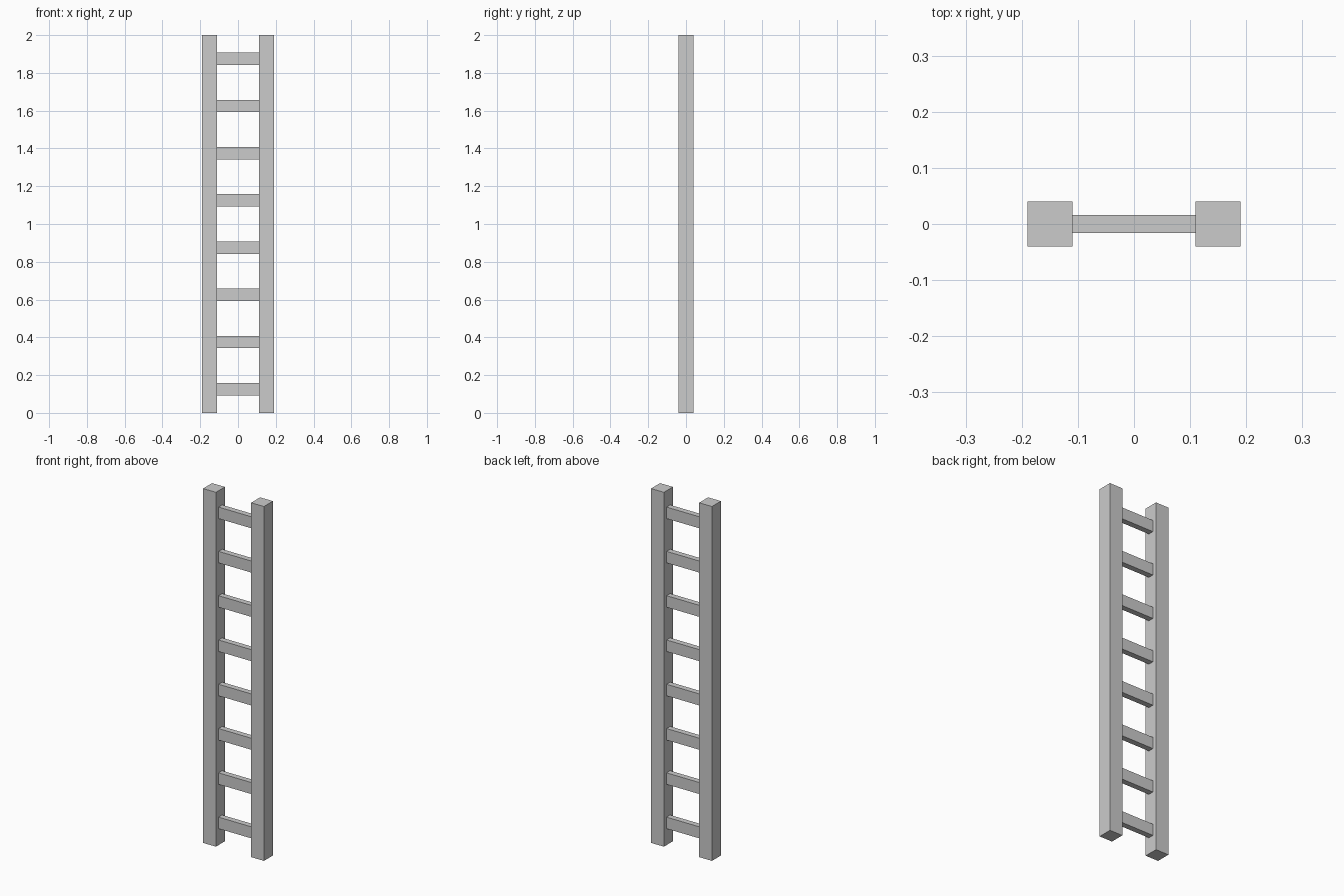
import bpy

if "Cube" in bpy.data.objects:
    bpy.data.objects.remove(bpy.data.objects["Cube"])


def box(name, center, size):
    bpy.ops.mesh.primitive_cube_add(size=1, location=center)
    obj = bpy.context.object
    obj.name = name
    obj.scale = size
    bpy.ops.object.transform_apply(location=False, rotation=False, scale=True)
    return obj


HEIGHT = 2.0
RAIL_X = 0.15      # rail centre offset
RAIL_W = 0.08      # square rail section
RUNGS = 8
STEP = HEIGHT / RUNGS

# Side rails
for side, sign in (("left", -1), ("right", 1)):
    box(f"{side}_rail", (sign * RAIL_X, 0, HEIGHT / 2), (RAIL_W, RAIL_W, HEIGHT))

# Rungs, evenly spaced between the inner faces of the rails
for i in range(RUNGS):
    box(f"rung_{i + 1}", (0, 0, STEP * (i + 0.5)),
        (2 * RAIL_X - RAIL_W, 0.032, 0.065))
